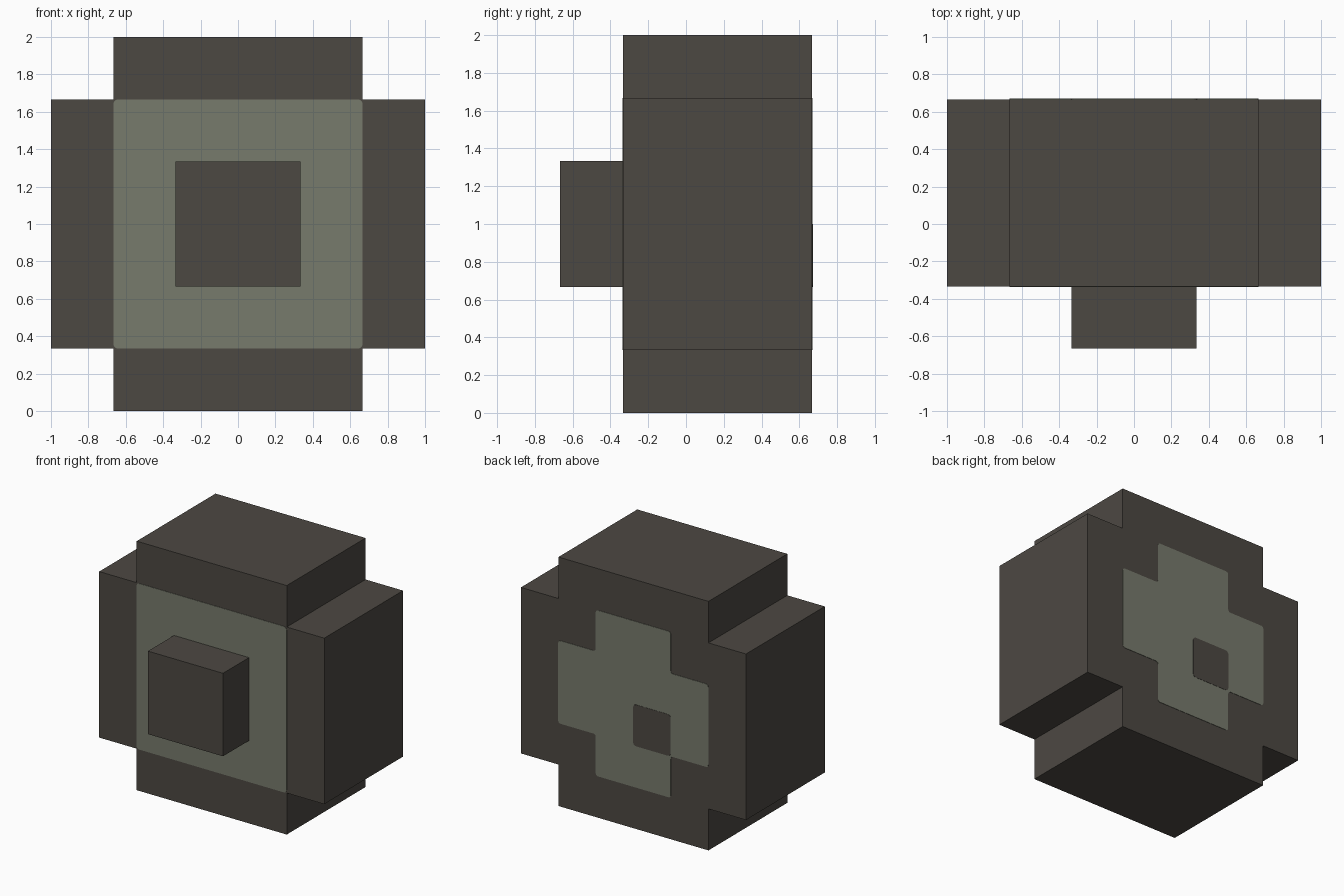
import bpy, bmesh

if "Cube" in bpy.data.objects:
    bpy.data.objects.remove(bpy.data.objects["Cube"])

U = 1 / 3  # the model sits on a grid of thirds


def material(name, rgb):
    m = bpy.data.materials.new(name)
    m.diffuse_color = (*rgb, 1)
    m.use_nodes = True
    m.node_tree.nodes["Principled BSDF"].inputs["Base Color"].default_value = m.diffuse_color
    return m


dark = material("dark_stone", (0.073, 0.065, 0.055))
green = material("grey_green", (0.187, 0.197, 0.151))


def prism(name, outline, y0, y1, mat, corner=0.0):
    """Extrude an x/z outline (in grid units) from y0 to y1, optionally rounding its corners."""
    bm = bmesh.new()
    bm.faces.new([bm.verts.new((x * U, y0, z * U)) for x, z in outline])
    if corner:
        bmesh.ops.bevel(bm, geom=bm.verts[:], offset=corner, segments=3,
                        profile=0.5, affect='VERTICES')
    res = bmesh.ops.extrude_face_region(bm, geom=bm.faces[:], use_keep_orig=True)
    verts = [g for g in res["geom"] if isinstance(g, bmesh.types.BMVert)]
    bmesh.ops.translate(bm, verts=verts, vec=(0, y1 - y0, 0))
    bmesh.ops.recalc_face_normals(bm, faces=bm.faces[:])
    mesh = bpy.data.meshes.new(name)
    bm.to_mesh(mesh)
    bm.free()
    mesh.materials.append(mat)
    obj = bpy.data.objects.new(name, mesh)
    bpy.context.collection.objects.link(obj)
    return obj


def rect(x0, x1, z0, z1):
    return [(x0, z0), (x1, z0), (x1, z1), (x0, z1)]


def cross(a, b, c, d):
    """Plus outline centred on z = 3: tall part a wide, d high; wide part b wide, c high (half sizes)."""
    quarter = [(a, d), (a, c), (b, c)]
    right = quarter + [(x, -z) for x, z in reversed(quarter)]
    left = [(-x, z) for x, z in reversed(right)]
    return [(x, z + 3) for x, z in right + left]


# Main body and front knob
prism("body", cross(2, 3, 2, 3), -U, 2 * U, dark)
prism("front_knob", rect(-1, 1, 2, 4), -2 * U, -U, dark)

# Thin painted panels on the front and back
prism("front_panel", rect(-2, 2, 1, 5), -U, -U - 0.003, green, 0.025)
prism("back_cross_panel", cross(1, 2, 1, 2), 2 * U, 2 * U + 0.003, green, 0.02)
prism("back_square", rect(-1, 0, 2, 3), 2 * U + 0.001, 2 * U + 0.005, dark, 0.025)
